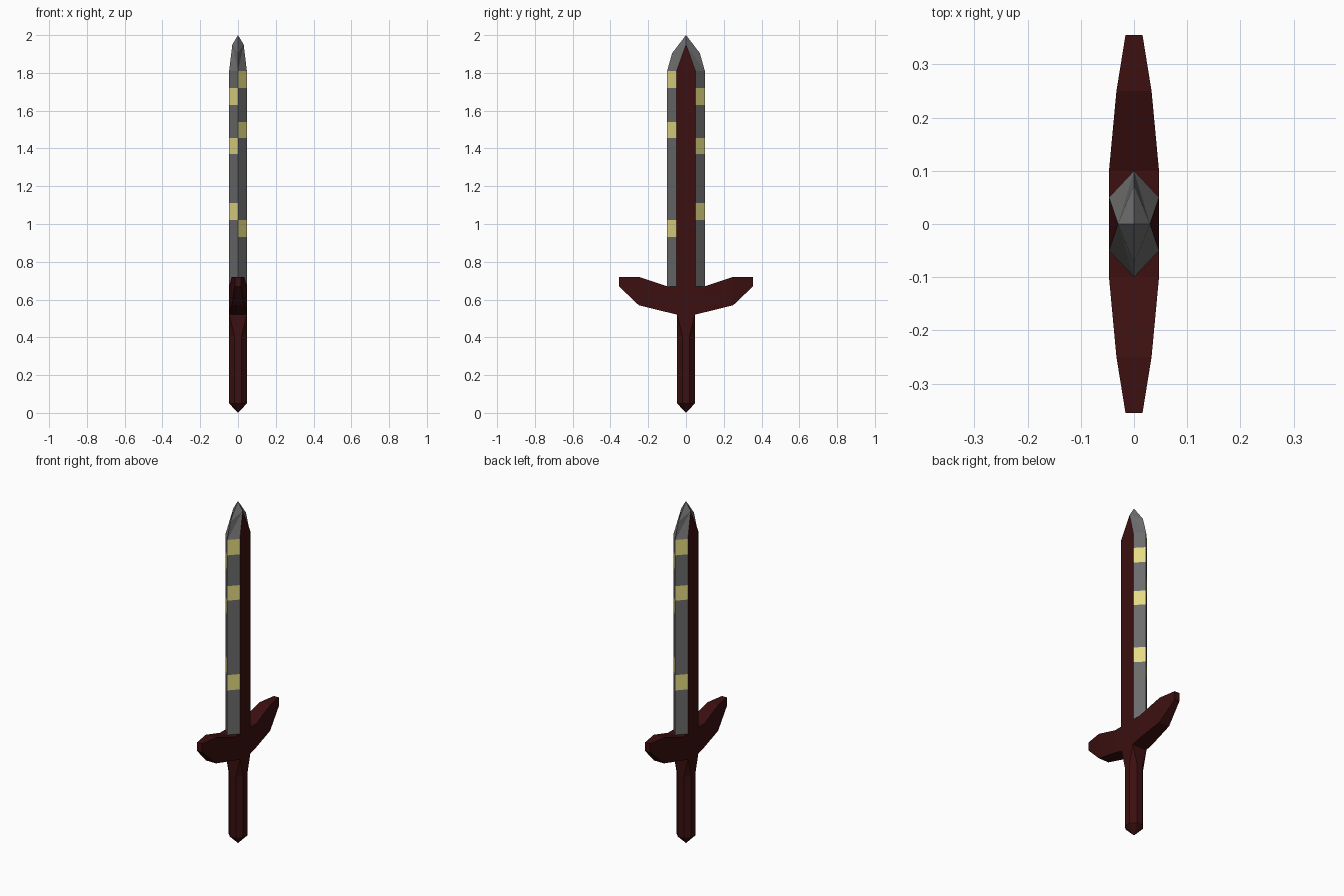
import bpy, bmesh, math

if "Cube" in bpy.data.objects:
    bpy.data.objects.remove(bpy.data.objects["Cube"])


def material(name, rgb):
    m = bpy.data.materials.new(name)
    m.diffuse_color = (*rgb, 1)
    m.use_nodes = True
    m.node_tree.nodes["Principled BSDF"].inputs["Base Color"].default_value = m.diffuse_color
    return m


STEEL = material("steel grey", (0.15, 0.15, 0.15))
GOLD = material("pale gold", (0.78, 0.70, 0.23))
RED = material("dark red", (0.045, 0.005, 0.005))


def loft(bm, sections):
    """Bridge matching rings of points; returns the vertex rings."""
    rings = [[bm.verts.new(p) for p in s] for s in sections]
    for a, b in zip(rings, rings[1:]):
        for i in range(len(a)):
            j = (i + 1) % len(a)
            bm.faces.new((a[i], a[j], b[j], b[i]))
    return rings


def finish(bm, name, mats):
    bmesh.ops.remove_doubles(bm, verts=bm.verts, dist=1e-5)
    bmesh.ops.recalc_face_normals(bm, faces=bm.faces)
    me = bpy.data.meshes.new(name)
    bm.to_mesh(me)
    bm.free()
    for m in mats:
        me.materials.append(m)
    ob = bpy.data.objects.new(name, me)
    bpy.context.collection.objects.link(ob)
    return ob


W = 0.047  # half thickness of the sword

# Blade: hexagonal section with loops at the gold band edges
hexagon = [(W, -.05), (W, .05), (0, .1), (-W, .05), (-W, -.05), (0, -.1)]
levels = [.67, .93, 1.02, 1.11, 1.37, 1.455, 1.54, 1.63, 1.72, 1.81]
bm = bmesh.new()
rings = loft(bm, [[(x, y, z) for x, y in hexagon] for z in levels])
bm.faces.new(rings[0])
# Blade point
top = rings[-1]
tip = bm.verts.new((0, 0, 2))
ridge = {s: bm.verts.new((s * .03, 0, 1.95)) for s in (1, -1)}
edge = {s: bm.verts.new((0, s * .073, 1.905)) for s in (1, -1)}
fuller = {1: (top[0], top[1]), -1: (top[3], top[4])}
for sx in (1, -1):
    bm.faces.new((*fuller[sx], ridge[sx]))
    for sy in (1, -1):
        side = next(v for v in fuller[sx] if v.co.y * sy > 0)
        corner = top[2] if sy > 0 else top[5]
        bm.faces.new((corner, side, ridge[sx]))
        bm.faces.new((corner, ridge[sx], edge[sy]))
        bm.faces.new((edge[sy], ridge[sx], tip))
# Colours: red fuller on the broad faces, gold bands on the bevels
bands = {-1: (.975, 1.4975, 1.765), 1: (1.065, 1.4125, 1.675)}
for f in bm.faces:
    c = f.calc_center_median()
    if abs(c.y) < 1e-4 and abs(c.x) > .02:
        f.material_index = 2
    elif any(abs(c.z - z) < .01 for z in bands[1 if c.x * c.y > 0 else -1]) and c.z < 1.8:
        f.material_index = 1
finish(bm, "blade", [STEEL, GOLD, RED])

# Crossguard: rectangular sections along y (y, half thickness, bottom, top)
half = [(.355, .016, .67, .72), (.25, .033, .57, .72), (.1, W, .533, .67), (W, W, .52, .67)]
spans = [(-y, *r) for y, *r in half] + half[::-1]
bm = bmesh.new()
rings = loft(bm, [[(-w, y, lo), (w, y, lo), (w, y, hi), (-w, y, hi)] for y, w, lo, hi in spans])
bm.faces.new(rings[0])
bm.faces.new(rings[-1])
finish(bm, "crossguard", [RED])

# Grip: square at the guard, octagonal below, pointed at the end
c = W * math.tan(math.pi / 8)


def octagon(k, z, s=1):
    pts = [(W, -k), (W, k), (k, W), (-k, W), (-W, k), (-W, -k), (-k, -W), (k, -W)]
    return [(x * s, y * s, z) for x, y in pts]


bm = bmesh.new()
rings = loft(bm, [octagon(W, .52), octagon(c, .41), octagon(c, .05)])
end = bm.verts.new((0, 0, 0))
low = rings[-1]
for i in range(8):
    bm.faces.new((low[i], low[(i + 1) % 8], end))
finish(bm, "grip", [RED])
